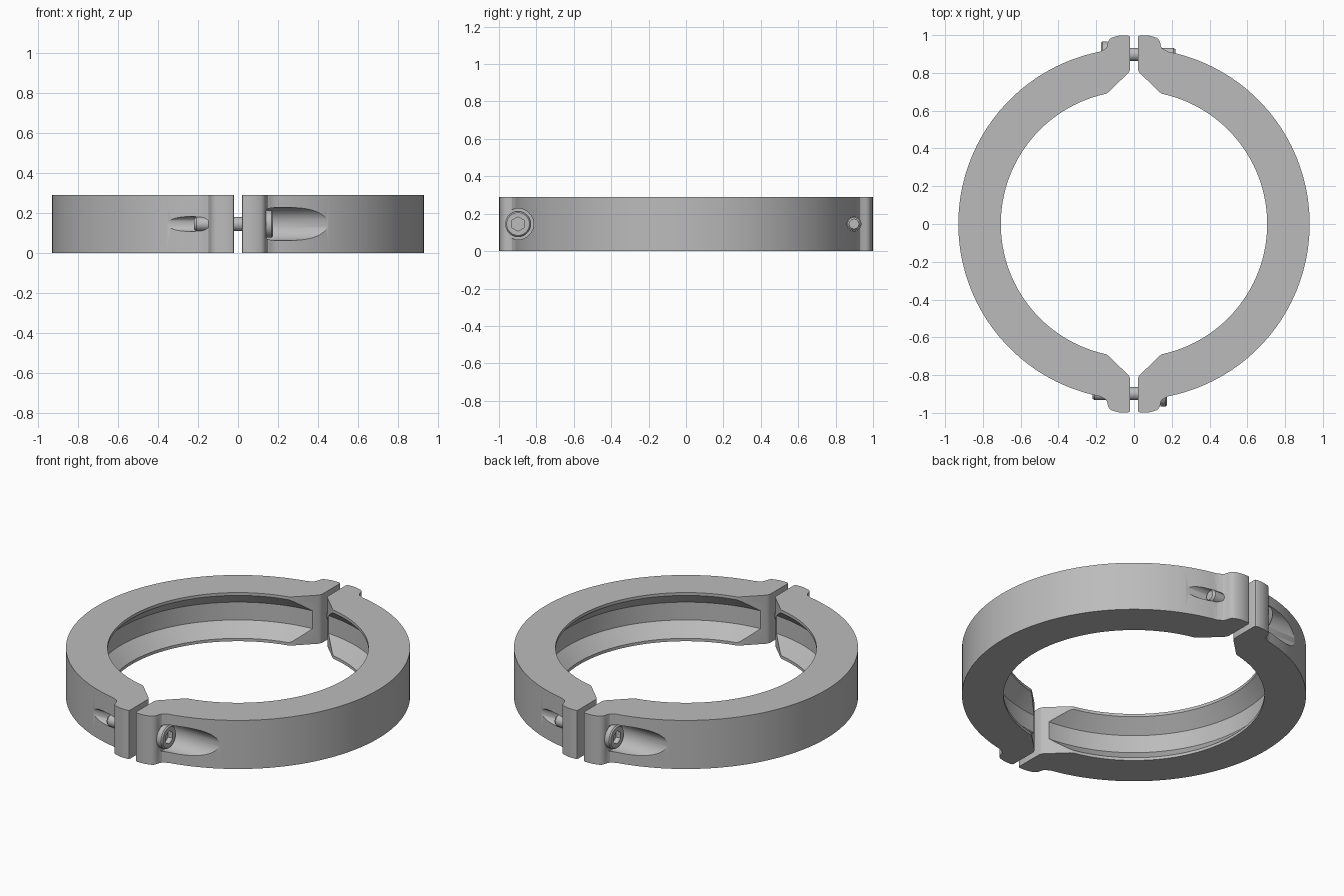
import bpy, bmesh
from math import sin, cos, pi, radians
from mathutils import Matrix

cube = bpy.data.objects.get("Cube")
if cube:
    bpy.data.objects.remove(cube, do_unlink=True)

HEIGHT = 0.29
R_OUT, R_IN = 0.93, 0.705
BOLT_Y, BOLT_Z = 0.898, HEIGHT / 2

steel = bpy.data.materials.new("grey steel")
steel.use_nodes = True
GREY = (0.5, 0.5, 0.5, 1)
steel.diffuse_color = GREY
steel.node_tree.nodes["Principled BSDF"].inputs["Base Color"].default_value = GREY


def make_object(name, bm):
    bmesh.ops.recalc_face_normals(bm, faces=bm.faces)
    mesh = bpy.data.meshes.new(name)
    bm.to_mesh(mesh)
    bm.free()
    mesh.materials.append(steel)
    obj = bpy.data.objects.new(name, mesh)
    bpy.context.collection.objects.link(obj)
    return obj


def lathe(name, profile, steps, along_x=False):
    """Revolve (radius, height) points about z, or about the front bolt axis."""
    bm = bmesh.new()
    verts = [bm.verts.new((r, 0, h)) for r, h in profile]
    edges = [bm.edges.new(pair) for pair in zip(verts, verts[1:])]
    bmesh.ops.spin(bm, geom=verts + edges, cent=(0, 0, 0), axis=(0, 0, 1),
                   angle=2 * pi, steps=steps)
    bmesh.ops.remove_doubles(bm, verts=bm.verts, dist=1e-5)
    if along_x:
        turn = Matrix.Rotation(pi / 2, 4, 'Y')
        bm.transform(Matrix.Translation((0, -BOLT_Y, BOLT_Z)) @ turn)
    return make_object(name, bm)


def rod(name, radius, start, end, steps=48):
    return lathe(name, [(0, start), (radius, start), (radius, end), (0, end)], steps, True)


def activate(obj):
    bpy.ops.object.select_all(action='DESELECT')
    obj.select_set(True)
    bpy.context.view_layer.objects.active = obj


def cut(obj, cutter):
    activate(obj)
    mod = obj.modifiers.new("cut", 'BOOLEAN')
    mod.operation, mod.solver, mod.object = 'DIFFERENCE', 'EXACT', cutter
    bpy.ops.object.modifier_apply(modifier=mod.name)
    bpy.data.objects.remove(cutter, do_unlink=True)


def arc(radius, start, end, steps):
    angles = [radians(start + (end - start) * i / steps) for i in range(steps + 1)]
    return [(radius * cos(a), radius * sin(a)) for a in angles]


def smooth(obj):
    activate(obj)
    bpy.ops.object.shade_smooth_by_angle(angle=radians(30))


def turned_copy(obj, name):
    twin = bpy.data.objects.new(name, obj.data)
    twin.rotation_euler.z = pi
    bpy.context.collection.objects.link(twin)


# Clamp half: ring segment with a bolting ear at each end
ear = [(0.135, 0.698), (0.027, 0.803), (0.02, 0.82), (0.02, 0.985), (0.023, 0.994),
       (0.033, 0.999), (0.08, 0.997), (0.115, 0.988), (0.13, 0.978), (0.138, 0.962),
       (0.142, 0.942), (0.15, 0.929), (0.165, 0.921)]
outline = (arc(R_IN, -77.8, 77.8, 96) + ear + arc(R_OUT, 78.8, -78.8, 96)
           + [(x, -y) for x, y in reversed(ear)])
bm = bmesh.new()
base = bm.faces.new([bm.verts.new((x, y, 0)) for x, y in outline])
top = bmesh.ops.extrude_face_region(bm, geom=[base])["geom"]
bmesh.ops.translate(bm, vec=(0, 0, HEIGHT),
                    verts=[v for v in top if isinstance(v, bmesh.types.BMVert)])
half = make_object("left_clamp_half", bm)

# Tapered groove round the inside
lip, floor, depth = 0.014, 0.092, 0.78
cut(half, lathe("groove_cutter", [(0, lip), (0.702, lip), (depth, floor),
                                  (depth, HEIGHT - floor), (0.702, HEIGHT - lip),
                                  (0, HEIGHT - lip)], 180))

# Bolt head pocket at the front, threaded hole at the back
cut(half, rod("pocket_cutter", 0.083, 0.14, 0.8))
hole = rod("hole_cutter", 0.037, -0.6, -0.01, 32)
hole.rotation_euler.z = pi
cut(half, hole)
smooth(half)
turned_copy(half, "right_clamp_half")

# Cap screw with a hexagonal socket
bolt = lathe("front_bolt", [(0, -0.22), (0.026, -0.22), (0.035, -0.208), (0.035, 0.139),
                            (0.068, 0.139), (0.068, 0.168), (0.061, 0.175), (0, 0.175)],
             48, True)
cut(bolt, rod("socket_cutter", 0.038, 0.145, 0.3, 6))
smooth(bolt)
turned_copy(bolt, "back_bolt")
